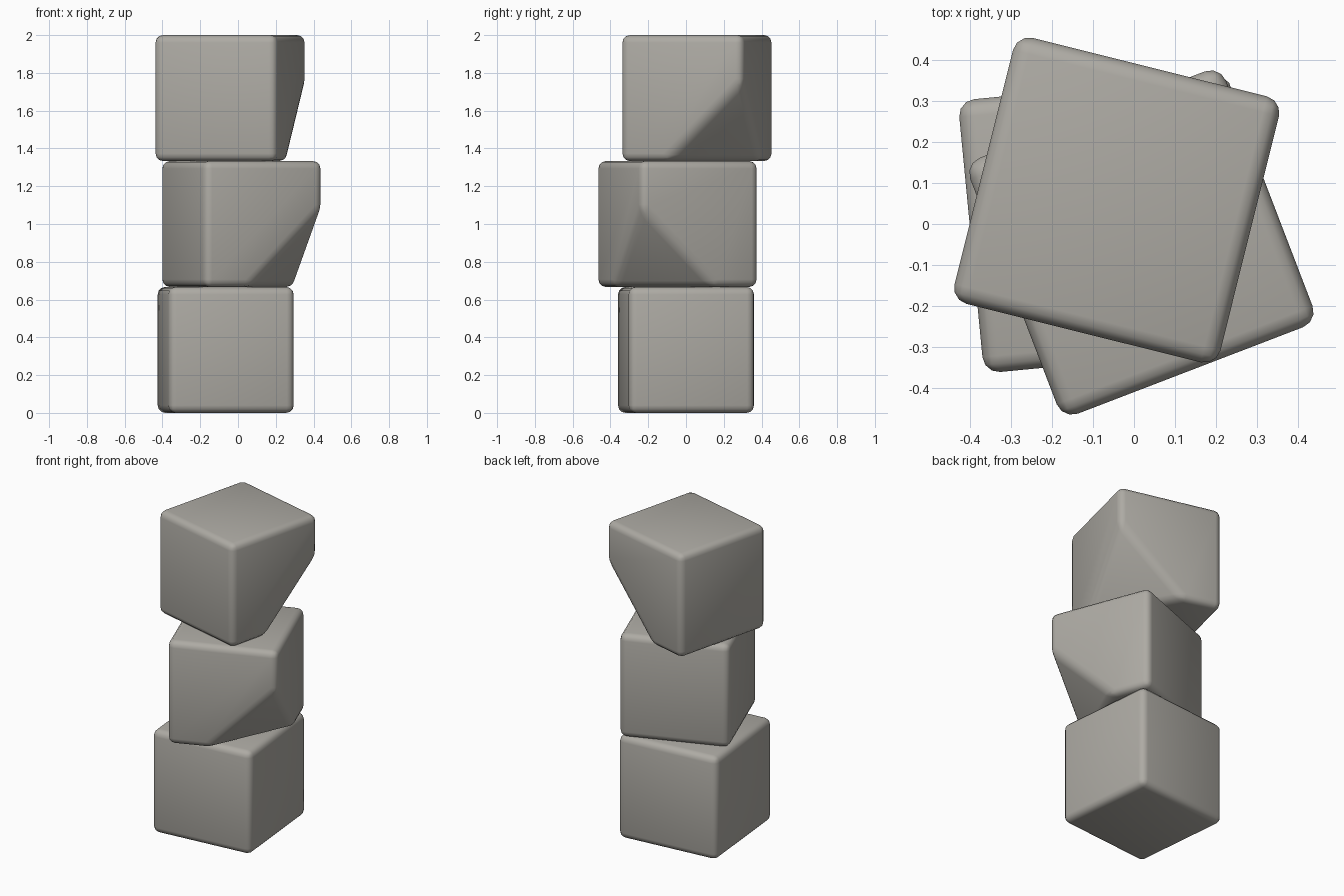
import bpy, bmesh, math
from mathutils import Vector

default = bpy.data.objects.get("Cube")
if default:
    bpy.data.objects.remove(default, do_unlink=True)

SIDE = 2 / 3
HALF = SIDE / 2

# Warm grey stone
stone = bpy.data.materials.new("warm_grey_stone")
stone.use_nodes = True
colour = (0.42, 0.405, 0.37, 1)
stone.diffuse_color = colour
bsdf = stone.node_tree.nodes["Principled BSDF"]
bsdf.inputs["Base Color"].default_value = colour
bsdf.inputs["Roughness"].default_value = 0.8


def block(name, level, x, y, degrees, chipped=None):
    """Rounded cube; chipped gives the signs of a lower corner to slice off."""
    bm = bmesh.new()
    bmesh.ops.create_cube(bm, size=SIDE)
    if chipped:
        sx, sy = chipped
        corner = Vector((sx, sy, -1)) * HALF
        point = corner + Vector((0, 0, SIDE * 0.63))
        bmesh.ops.bisect_plane(bm, geom=bm.verts[:] + bm.edges[:] + bm.faces[:],
                               plane_co=point, plane_no=(sx, sy, -1), clear_outer=True)
        bmesh.ops.holes_fill(bm, edges=[e for e in bm.edges if e.is_boundary])
        bmesh.ops.recalc_face_normals(bm, faces=bm.faces[:])
    # Soft rim on every edge
    bmesh.ops.bevel(bm, geom=bm.edges[:], offset=0.04, segments=3, profile=0.5,
                    affect='EDGES', clamp_overlap=True)
    mesh = bpy.data.meshes.new(name)
    bm.to_mesh(mesh)
    bm.free()
    mesh.materials.append(stone)
    mesh.shade_smooth()
    obj = bpy.data.objects.new(name, mesh)
    obj.location = (x, y, HALF + level * SIDE)
    obj.rotation_euler.z = math.radians(degrees)
    bpy.context.collection.objects.link(obj)


# Twisted stack of three blocks
block("bottom_block", 0, -0.065, 0.0, 5.5)
block("middle_block", 1, 0.018, -0.045, 21, chipped=(1, -1))
block("top_block", 2, -0.042, 0.058, -14, chipped=(1, 1))
